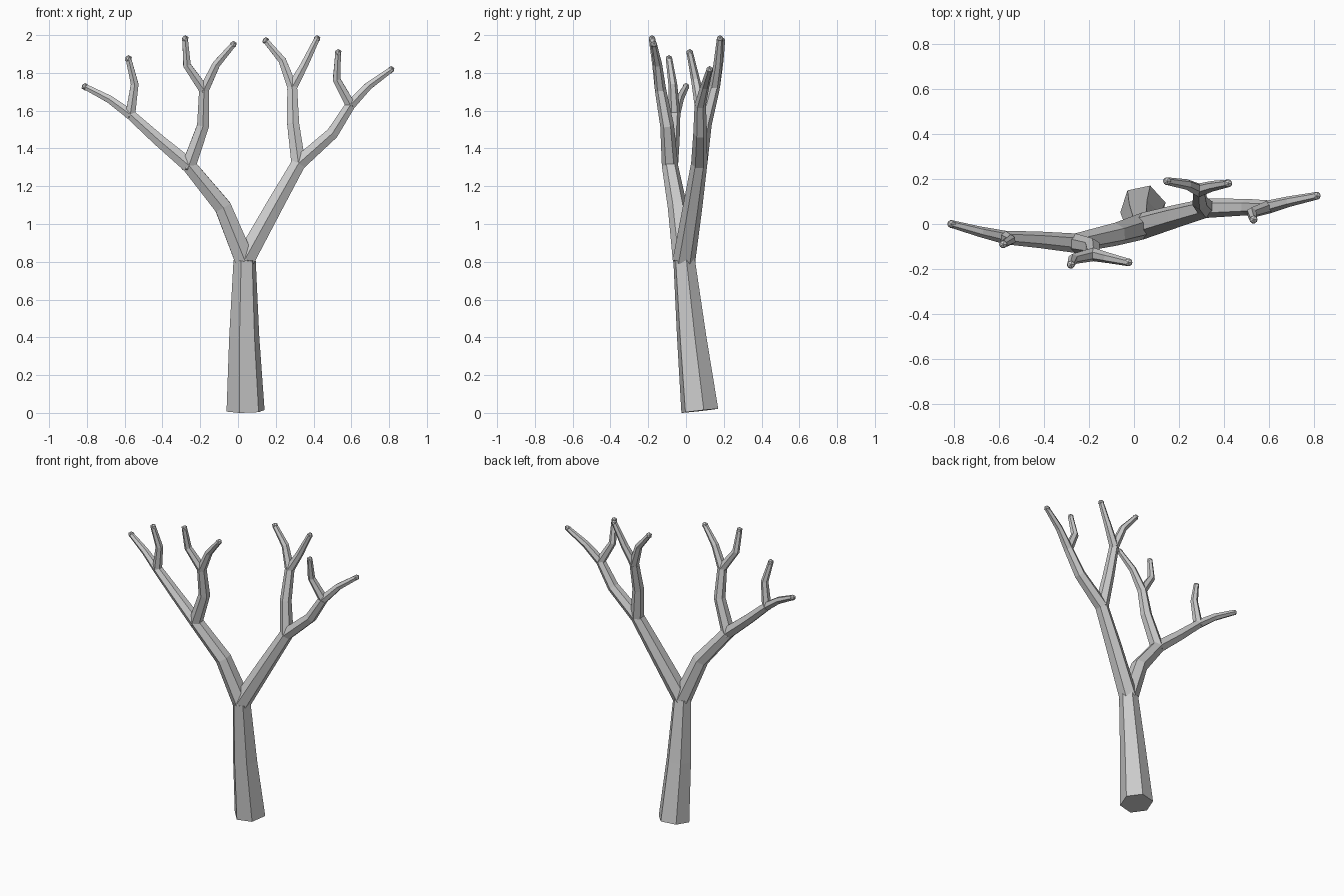
import bpy
import bmesh
import math
from mathutils import Vector

default_cube = bpy.data.objects.get("Cube")
if default_cube:
    bpy.data.objects.remove(default_cube, do_unlink=True)

# One plain bark colour
bark = bpy.data.materials.new("grey bark")
bark.use_nodes = True
GREY = (0.6, 0.6, 0.6, 1)
bark.diffuse_color = GREY
bark.node_tree.nodes["Principled BSDF"].inputs["Base Color"].default_value = GREY

SIDES = 6


def finish(bm, name):
    bmesh.ops.recalc_face_normals(bm, faces=bm.faces)
    mesh = bpy.data.meshes.new(name)
    bm.to_mesh(mesh)
    bm.free()
    mesh.materials.append(bark)
    obj = bpy.data.objects.new(name, mesh)
    bpy.context.collection.objects.link(obj)
    return obj


def limb(name, points, start_radius, end_radius, phase=0):
    """Six-sided tapering tube swept through the points, closed at both ends."""
    points = [Vector(p) for p in points]
    last = len(points) - 1
    bm = bmesh.new()
    rings = []
    for i, p in enumerate(points):
        tangent = (points[min(i + 1, last)] - points[max(i - 1, 0)]).normalized()
        side = Vector((0, 1, 0))
        side = (side - tangent * side.dot(tangent)).normalized()
        other = tangent.cross(side)
        radius = start_radius + (end_radius - start_radius) * i / last
        ring = []
        for k in range(SIDES):
            a = phase + math.tau * k / SIDES
            ring.append(bm.verts.new(p + radius * (side * math.cos(a) + other * math.sin(a))))
        rings.append(ring)
    for low, high in zip(rings, rings[1:]):
        for k in range(SIDES):
            n = (k + 1) % SIDES
            bm.faces.new((low[k], low[n], high[n], high[k]))
    bm.faces.new(rings[0])
    bm.faces.new(rings[-1])
    return finish(bm, name)


def knot(name, centre, radius):
    """Small faceted ball that rounds off a joint or a twig tip."""
    bm = bmesh.new()
    bmesh.ops.create_icosphere(bm, subdivisions=1, radius=radius)
    bmesh.ops.translate(bm, verts=bm.verts, vec=centre)
    return finish(bm, name)


# Radii at the trunk foot, then at each level of forking
FOOT, CROWN, BOUGH, BRANCH, TWIG = 0.103, 0.06, 0.043, 0.03, 0.017

# Joints
crown = (0.035, -0.01, 0.81)
right_fork = (-0.26, -0.085, 1.31)
left_fork = (0.32, 0.07, 1.32)
right_outer = (-0.57, -0.06, 1.58)
right_inner = (-0.18, -0.135, 1.71)
left_outer = (0.595, 0.075, 1.63)
left_inner = (0.287, 0.15, 1.725)

# Trunk and the two main boughs
limb("trunk", [(0.04, 0.073, 0.011), (0.033, 0.03, 0.4), crown], FOOT, CROWN, math.radians(-18))
limb("right_bough", [crown, (-0.08, -0.045, 1.09), right_fork], CROWN, BOUGH)
limb("left_bough", [crown, (0.19, 0.035, 1.09), left_fork], CROWN, BOUGH)

# Second-level branches
limb("right_outer_branch", [right_fork, (-0.42, -0.07, 1.445), right_outer], BOUGH, BRANCH)
limb("right_inner_branch", [right_fork, (-0.185, -0.1, 1.52), right_inner], BOUGH, BRANCH)
limb("left_outer_branch", [left_fork, (0.5, 0.075, 1.48), left_outer], BOUGH, BRANCH)
limb("left_inner_branch", [left_fork, (0.292, 0.1, 1.53), left_inner], BOUGH, BRANCH)

# Twigs: name, joint, bend, tip
twigs = [
    ("right_outer_low", right_outer, (-0.68, -0.035, 1.66), (-0.81, 0, 1.727)),
    ("right_outer_high", right_outer, (-0.547, -0.07, 1.74), (-0.58, -0.09, 1.875)),
    ("right_inner_far", right_inner, (-0.27, -0.155, 1.84), (-0.28, -0.18, 1.98)),
    ("right_inner_near", right_inner, (-0.115, -0.15, 1.845), (-0.025, -0.17, 1.95)),
    ("left_outer_low", left_outer, (0.69, 0.1, 1.73), (0.81, 0.125, 1.817)),
    ("left_outer_high", left_outer, (0.522, 0.05, 1.765), (0.53, 0.02, 1.907)),
    ("left_inner_near", left_inner, (0.235, 0.175, 1.865), (0.147, 0.19, 1.97)),
    ("left_inner_far", left_inner, (0.35, 0.168, 1.84), (0.418, 0.18, 1.98)),
]
for name, joint, bend, tip in twigs:
    limb(name + "_twig", [joint, bend, tip], BRANCH, TWIG)
    knot(name + "_tip", tip, 0.02)

# Rounded joints where limbs split
joints = [("crown", crown, CROWN), ("right_fork", right_fork, BOUGH), ("left_fork", left_fork, BOUGH),
          ("right_outer", right_outer, BRANCH), ("right_inner", right_inner, BRANCH),
          ("left_outer", left_outer, BRANCH), ("left_inner", left_inner, BRANCH)]
for name, centre, radius in joints:
    knot(name + "_knot", centre, radius)
